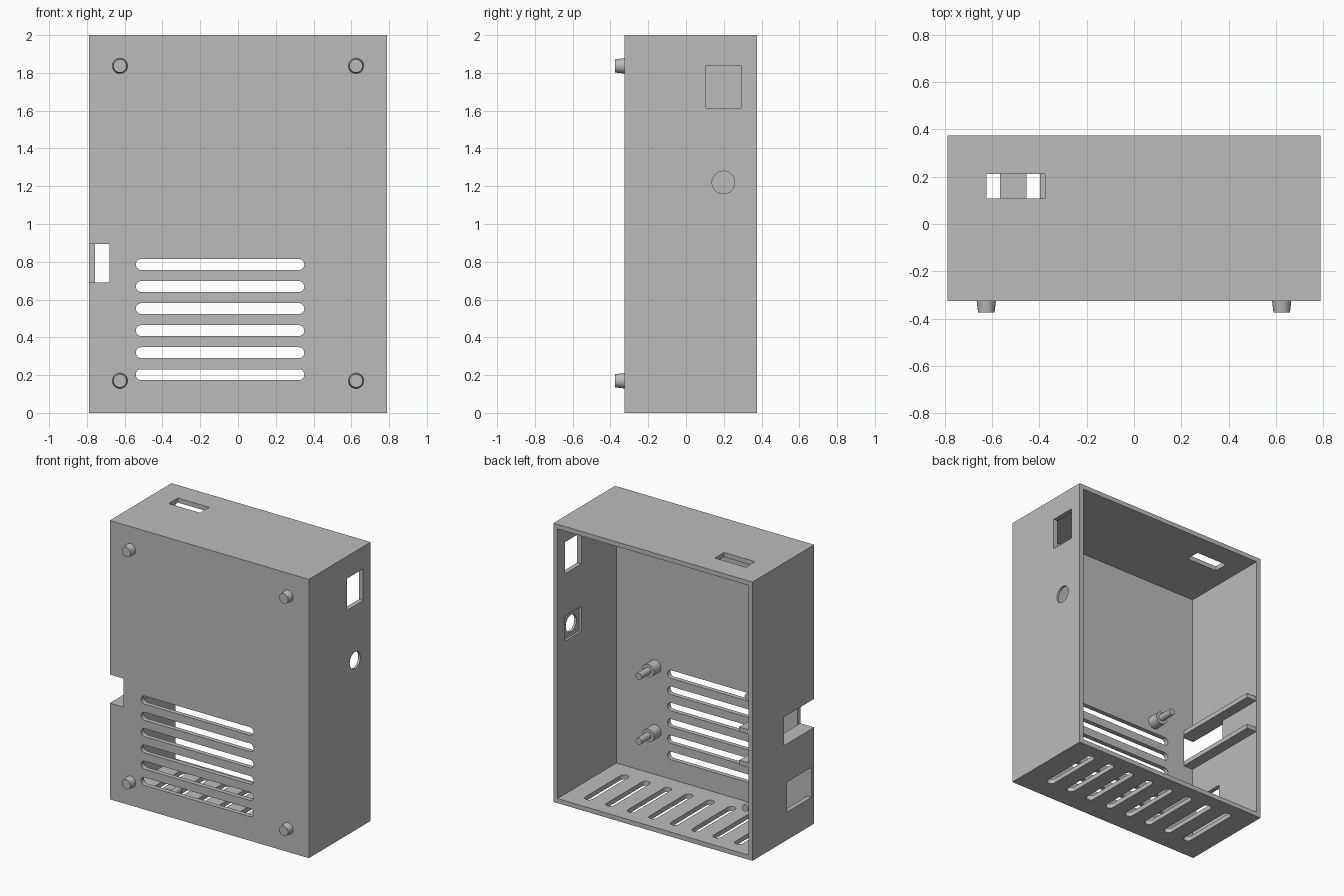
import bpy, bmesh, math
from mathutils import Matrix, Vector

cube = bpy.data.objects.get("Cube")
if cube:
    bpy.data.objects.remove(cube, do_unlink=True)

grey = bpy.data.materials.new("matte_grey")
grey.use_nodes = True
colour = (0.5, 0.5, 0.5, 1)
grey.diffuse_color = colour
grey.node_tree.nodes["Principled BSDF"].inputs["Base Color"].default_value = colour

W, FRONT, BACK, TOP, T = 0.79, -0.325, 0.375, 2.0, 0.033


def finish(name, bm):
    bmesh.ops.recalc_face_normals(bm, faces=bm.faces)
    mesh = bpy.data.meshes.new(name)
    bm.to_mesh(mesh)
    bm.free()
    mesh.materials.append(grey)
    obj = bpy.data.objects.new(name, mesh)
    bpy.context.collection.objects.link(obj)
    return obj


def add_box(bm, lo, hi):
    lo, hi = Vector(lo), Vector(hi)
    mat = Matrix.Translation((lo + hi) / 2) @ Matrix.Diagonal((hi - lo).to_4d())
    bmesh.ops.create_cube(bm, size=1, matrix=mat)


def box(name, lo, hi):
    bm = bmesh.new()
    add_box(bm, lo, hi)
    return finish(name, bm)


def add_cone(bm, base, tip, r1, r2):
    base, tip = Vector(base), Vector(tip)
    axis = tip - base
    mat = Matrix.Translation((base + tip) / 2) @ axis.to_track_quat('Z', 'Y').to_matrix().to_4x4()
    bmesh.ops.create_cone(bm, cap_ends=True, segments=32, radius1=r1, radius2=r2,
                          depth=axis.length, matrix=mat)


def add_slot(bm, a, b, radius, through):
    """Round-ended prism from a to b, pushed along the vector through."""
    a, b, through = Vector(a), Vector(b), Vector(through)
    along = (b - a).normalized()
    side = through.normalized().cross(along)
    ring = []
    for centre, sign in ((b, 1), (a, -1)):
        for i in range(13):
            t = math.pi * (i / 12 - 0.5)
            ring.append(bm.verts.new(
                centre + sign * radius * (along * math.cos(t) + side * math.sin(t)) - through / 2))
    face = bm.faces.new(ring)
    out = bmesh.ops.extrude_face_region(bm, geom=[face])
    moved = [v for v in out["geom"] if isinstance(v, bmesh.types.BMVert)]
    bmesh.ops.translate(bm, verts=moved, vec=through)


def cut(target, cutter):
    mod = target.modifiers.new("cut", 'BOOLEAN')
    mod.operation, mod.solver, mod.object = 'DIFFERENCE', 'EXACT', cutter
    bpy.context.view_layer.objects.active = target
    bpy.ops.object.modifier_apply(modifier=mod.name)
    bpy.data.objects.remove(cutter, do_unlink=True)


def smooth(obj):
    bpy.ops.object.select_all(action='DESELECT')
    obj.select_set(True)
    bpy.context.view_layer.objects.active = obj
    bpy.ops.object.shade_smooth_by_angle(angle=math.radians(30))


# Open-backed case
case = box("case", (-W, FRONT, 0), (W, BACK, TOP))
cut(case, box("cavity", (T - W, FRONT + T, T), (W - T, BACK + 1, TOP - T)))

# Vent slots in the front panel and the floor
bm = bmesh.new()
for i in range(6):
    z = 0.202 + 0.1167 * i
    add_slot(bm, (-0.512, FRONT, z), (0.322, FRONT, z), 0.029, (0, 0.2, 0))
for i in range(8):
    x = -0.596 + 0.1702 * i
    add_slot(bm, (x, -0.15, 0), (x, 0.25, 0), 0.029, (0, 0, 0.2))
cut(case, finish("vent_cutter", bm))

# Rectangular openings: top slot, side window, side port, corner notch
bm = bmesh.new()
add_box(bm, (-0.625, 0.108, 1.9), (-0.377, 0.212, 2.1))
add_box(bm, (0.7, 0.106, 1.613), (0.9, 0.29, 1.84))
add_box(bm, (-0.9, FRONT + T, 0.2), (-0.7, -0.016, 0.415))
add_box(bm, (-0.9, -0.5, 0.69), (-0.68, 0.02, 0.895))
cut(case, finish("opening_cutter", bm))

# Round jack hole with a square recess inside
cut(case, box("jack_recess", (0.7, 0.106, 1.13), (W - T / 2, 0.29, 1.31)))
bm = bmesh.new()
add_cone(bm, (0.7, 0.198, 1.22), (0.9, 0.198, 1.22), 0.06, 0.06)
cut(case, finish("jack_cutter", bm))

# Shelves above and below the notch
for name, z in (("upper_shelf", 0.895), ("lower_shelf", 0.69 - T)):
    box(name, (T / 2 - W, FRONT + T / 2, z), (-0.68, 0.368, z + T))

# Tapered feet on the front panel
for side, x in (("right", -0.625), ("left", 0.625)):
    for level, z in (("lower", 0.17), ("upper", 1.837)):
        bm = bmesh.new()
        add_cone(bm, (x, FRONT + 0.01, z), (x, -0.375, z), 0.042, 0.035)
        smooth(finish(f"{level}_{side}_foot", bm))

# Board standoffs with pins
inner = FRONT + T
for i, (x, z) in enumerate(((0.447, 0.81), (0.447, 0.345), (-0.418, 0.893), (-0.397, 0.09))):
    for part, y0, y1, r in (("standoff", -0.01, 0.083, 0.046), ("pin", 0.07, 0.19, 0.024)):
        bm = bmesh.new()
        add_cone(bm, (x, inner + y0, z), (x, inner + y1, z), r, r)
        smooth(finish(f"{part}_{i + 1}", bm))
